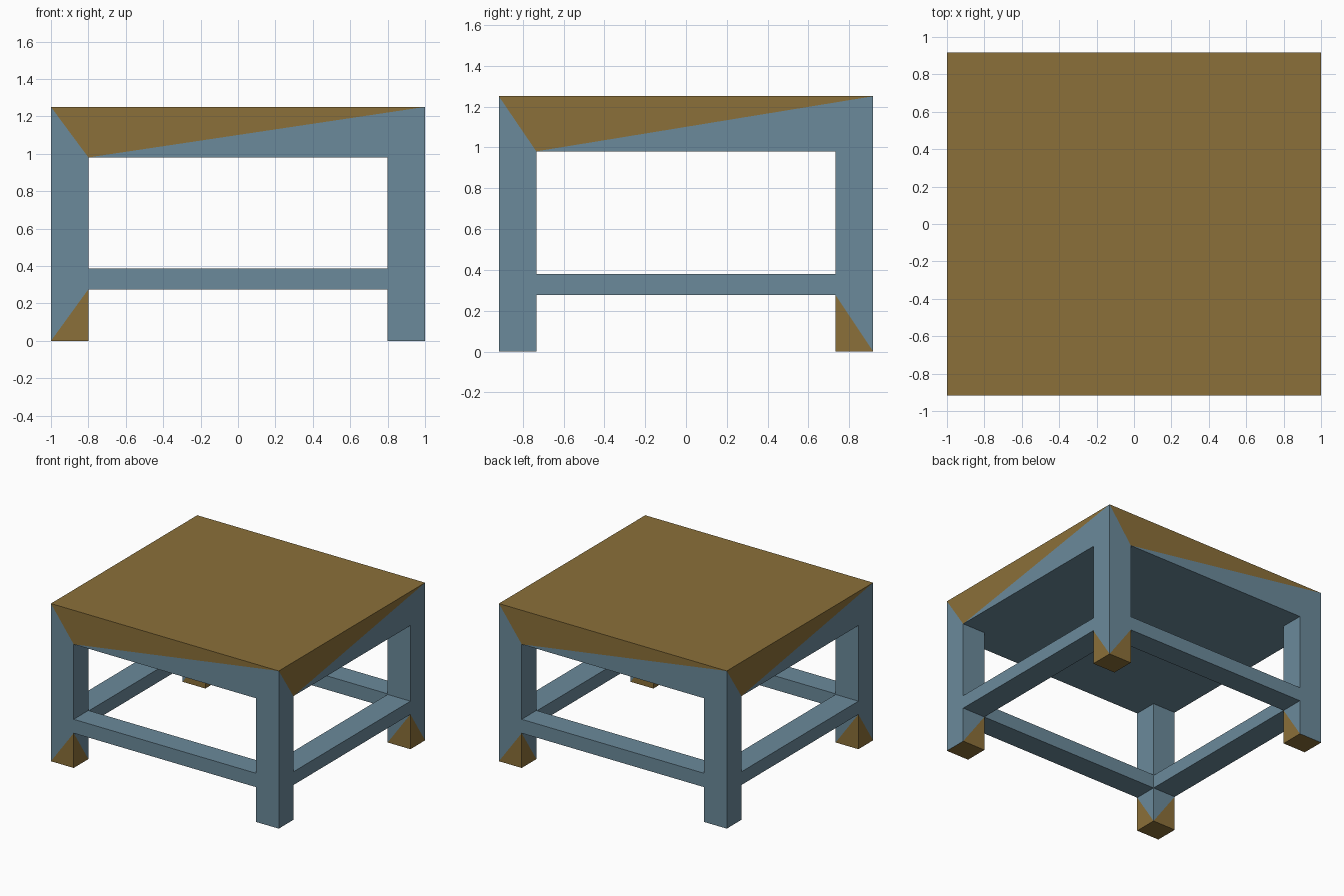
import bpy, bmesh

if "Cube" in bpy.data.objects:
    bpy.data.objects.remove(bpy.data.objects["Cube"])

XO, YO = 1.0, 0.917          # outer half sizes
XI, YI = 0.8, 0.733          # inner faces of the legs
Z_RAIL, Z_UNDER, Z_TOP = 0.276, 0.981, 1.251


def material(name, rgb):
    m = bpy.data.materials.new(name)
    m.diffuse_color = (*rgb, 1)
    m.use_nodes = True
    m.node_tree.nodes["Principled BSDF"].inputs["Base Color"].default_value = m.diffuse_color
    return m


BLUE = material("blue_paint", (0.147, 0.254, 0.328))
BROWN = material("brown_paint", (0.258, 0.162, 0.041))


def build(name, polys):
    """Make an object from (points, is_brown) polygons."""
    bm = bmesh.new()
    for pts, brown in polys:
        f = bm.faces.new([bm.verts.new(p) for p in pts])
        f.material_index = int(brown)
    bmesh.ops.remove_doubles(bm, verts=bm.verts, dist=1e-5)
    bmesh.ops.recalc_face_normals(bm, faces=bm.faces)
    me = bpy.data.meshes.new(name)
    bm.to_mesh(me)
    bm.free()
    me.materials.append(BLUE)
    me.materials.append(BROWN)
    ob = bpy.data.objects.new(name, me)
    bpy.context.collection.objects.link(ob)


def level(corners, z):
    return [(x, y, z) for x, y in corners]


def wall(a, b, z0, z1):
    return [(*a, z0), (*b, z0), (*b, z1), (*a, z1)]


def box(name, x0, x1, y0, y1, z0, z1):
    c = [(x0, y0), (x1, y0), (x1, y1), (x0, y1)]
    polys = [(level(c, z0), False), (level(c, z1), False)]
    polys += [(wall(c[i], c[(i + 1) % 4], z0, z1), False) for i in range(4)]
    build(name, polys)


# Table top: brown upper face and one brown triangle on each side
c = [(-XO, -YO), (XO, -YO), (XO, YO), (-XO, YO)]
polys = [(level(c, Z_TOP), True), (level(c, Z_UNDER), False)]
for i in range(4):
    a, b = c[i], c[(i + 1) % 4]
    m = (a[0] + (b[0] - a[0]) * 0.1, a[1] + (b[1] - a[1]) * 0.1, Z_UNDER)
    a0, b0, a1, b1 = (*a, Z_UNDER), (*b, Z_UNDER), (*a, Z_TOP), (*b, Z_TOP)
    polys += [([a1, m, b1], True), ([a1, a0, m], False), ([m, b0, b1], False)]
build("table_top", polys)


# Legs: foot sections carry brown triangles, the rest is blue
def foot_side(apex, other, brown):
    if not brown:
        return [(wall(apex, other, 0, Z_RAIL), False)]
    return [([(*apex, Z_RAIL), (*apex, 0), (*other, 0)], True),
            ([(*apex, Z_RAIL), (*other, 0), (*other, Z_RAIL)], False)]


for sx, sy, name in [(-1, -1, "front_left_leg"), (1, -1, "front_right_leg"),
                     (1, 1, "back_right_leg"), (-1, 1, "back_left_leg")]:
    oo, io = (sx * XO, sy * YO), (sx * XI, sy * YO)
    ii, oi = (sx * XI, sy * YI), (sx * XO, sy * YI)
    ring = [oo, io, ii, oi]
    outer_brown = sx == sy
    polys = [(level(ring, 0), True), (level(ring, Z_UNDER), False)]
    polys += foot_side(io, oo, outer_brown) + foot_side(oi, oo, outer_brown)
    if outer_brown:
        polys += foot_side(io, ii, True) + foot_side(oi, ii, True)
    else:
        polys += foot_side(ii, io, True) + foot_side(ii, oi, True)
    polys += [(wall(ring[i], ring[(i + 1) % 4], Z_RAIL, Z_UNDER), False)
              for i in range(4)]
    build(name, polys)

# Lower stretchers between the legs
for s, fb, lr in [(-1, "front", "left"), (1, "back", "right")]:
    y0, y1 = sorted((s * YI, s * YO))
    box(fb + "_stretcher", -XI, XI, y0, y1, Z_RAIL, 0.386)
    x0, x1 = sorted((s * XI, s * XO))
    box(lr + "_stretcher", x0, x1, -YI, YI, Z_RAIL, 0.381)
